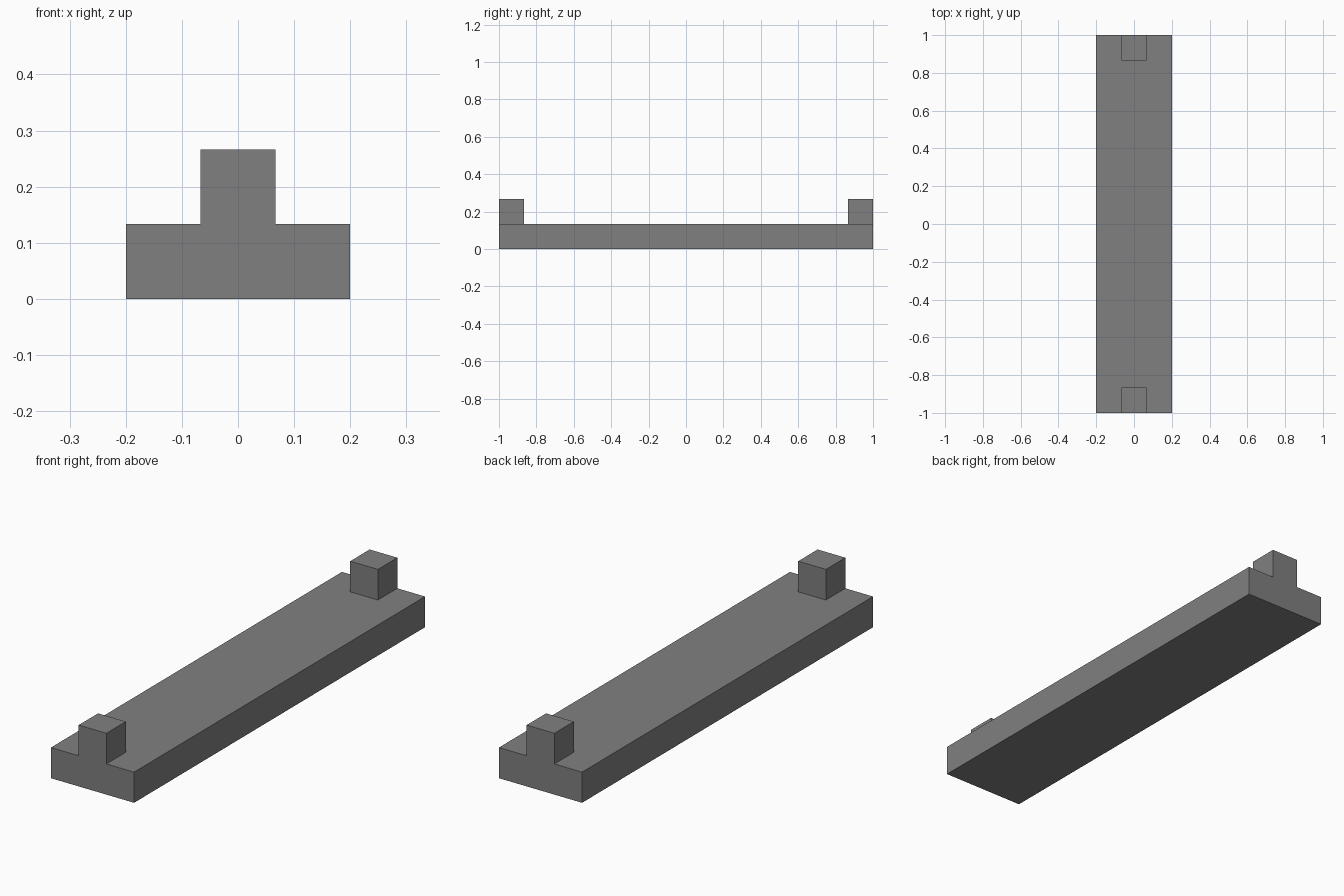
import bpy

cube = bpy.data.objects.get("Cube")
if cube:
    bpy.data.objects.remove(cube, do_unlink=True)

UNIT = 2 / 15          # edge of an end block; the plank is 3 x 15 x 1 units

# Single grey material
GREY = (0.216, 0.216, 0.216, 1)
grey = bpy.data.materials.new("grey")
grey.use_nodes = True
grey.diffuse_color = GREY
grey.node_tree.nodes["Principled BSDF"].inputs["Base Color"].default_value = GREY


def box(name, size, location):
    bpy.ops.mesh.primitive_cube_add(size=1, location=location)
    obj = bpy.context.object
    obj.name = name
    obj.scale = size
    bpy.ops.object.transform_apply(location=False, rotation=False, scale=True)
    obj.data.materials.append(grey)
    return obj


# Long flat plank
box("plank", (3 * UNIT, 15 * UNIT, UNIT), (0, 0, UNIT / 2))

# Cubic block flush with each end
for name, side in (("front_block", -1), ("back_block", 1)):
    box(name, (UNIT, UNIT, UNIT), (0, side * 7 * UNIT, 1.5 * UNIT))
